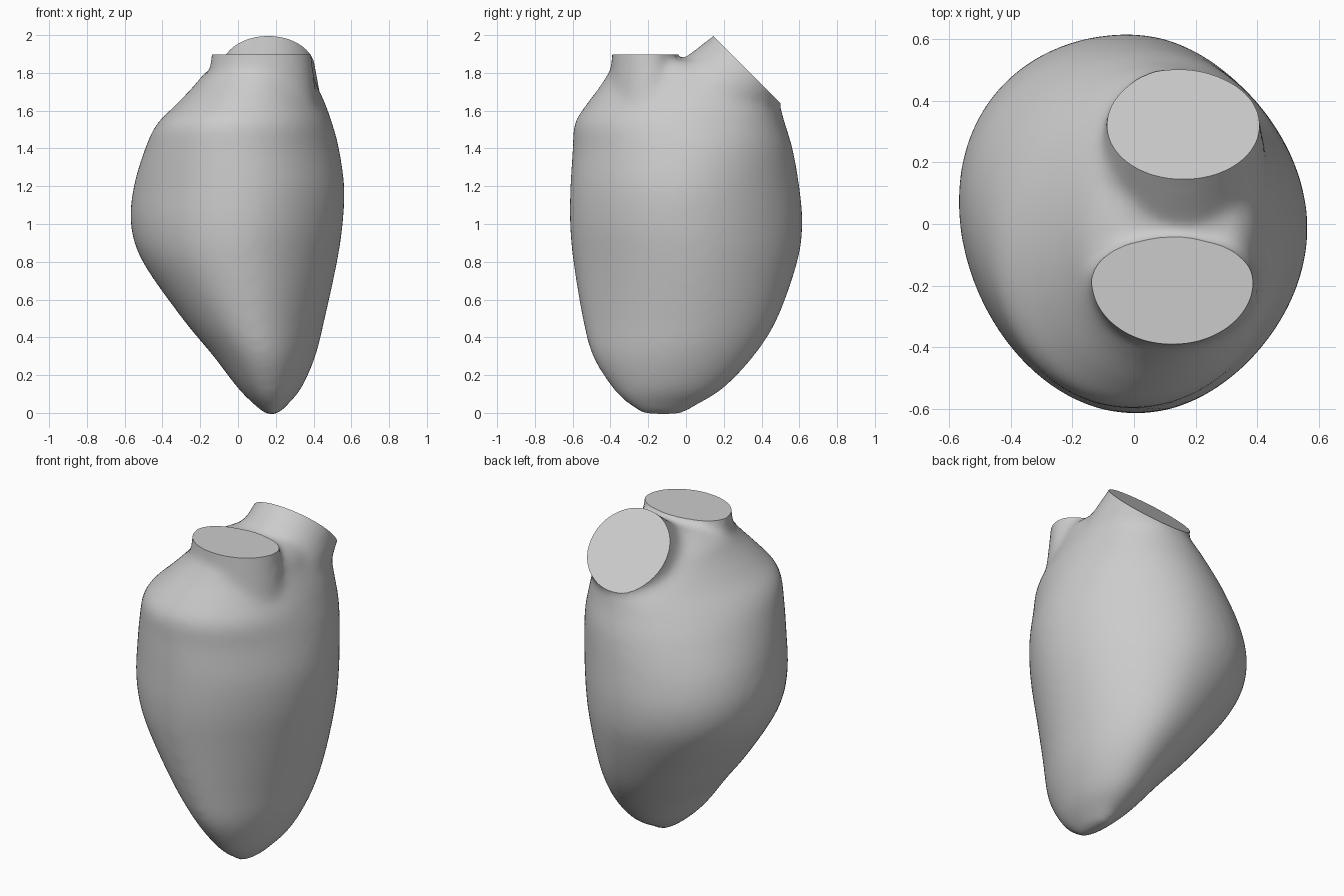
import bpy, bmesh, math
from mathutils import Vector, Matrix

old = bpy.data.objects.get("Cube")
if old:
    bpy.data.objects.remove(old, do_unlink=True)

# One plain grey for the whole model
grey = bpy.data.materials.new("plain grey")
grey.use_nodes = True
colour = (0.6, 0.6, 0.6, 1)
grey.diffuse_color = colour
grey.node_tree.nodes["Principled BSDF"].inputs["Base Color"].default_value = colour

SIDES = 64
STEPS = 6
# height, x min, x max, y min, y max, skew, pinch
LEVELS = [
    (-.012, .155, .205, -.22, -.02, 0, 0), (.04, .09, .26, -.30, .06, .04, 0),
    (.13, 0, .335, -.39, .20, .08, .5), (.3, -.13, .41, -.495, .36, .08, 1),
    (.5, -.295, .46, -.548, .485, .06, 1), (.8, -.505, .525, -.597, .59, .01, 1),
    (1, -.568, .555, -.615, .617, -.02, 1), (1.2, -.552, .563, -.613, .6, -.01, .9),
    (1.4, -.492, .535, -.6, .565, .05, .3), (1.53, -.43, .50, -.592, .525, .08, -.4),
    (1.63, -.33, .465, -.53, .495, .1, -.5), (1.73, -.235, .42, -.455, .42, .08, -.3),
    (1.81, -.165, .385, -.40, .32, .05, 0), (1.865, -.06, .33, -.30, .18, 0, 0),
]


def add_object(name, bm):
    bmesh.ops.recalc_face_normals(bm, faces=bm.faces)
    mesh = bpy.data.meshes.new(name)
    bm.to_mesh(mesh)
    bm.free()
    ob = bpy.data.objects.new(name, mesh)
    bpy.context.collection.objects.link(ob)
    return ob


def smooth_rows(rows):
    """Fill in rows along a curve through the given ones."""
    padded = [rows[0]] + rows + [rows[-1]]
    for a, b, c, d in zip(padded, padded[1:], padded[2:], padded[3:]):
        for k in range(STEPS):
            t = k / STEPS
            yield [q + t / 2 * (r - p + t * (2 * p - 5 * q + 4 * r - s
                                             + t * (3 * (q - r) + s - p)))
                   for p, q, r, s in zip(a, b, c, d)]
    yield rows[-1]


def add_tube(bm, centre, direction, radii, flare, back, out):
    """Flared stub running from behind its rim to beyond it."""
    axis = Vector(direction).normalized()
    turn = Vector((0, 0, 1)).rotation_difference(axis).to_matrix().to_4x4()
    mid = Vector(centre) + axis * (out - back) / 2
    matrix = Matrix.Translation(mid) @ turn @ Matrix.Diagonal((*radii, 1, 1))
    return bmesh.ops.create_cone(
        bm, cap_ends=True, segments=SIDES, radius1=1 + flare * back,
        radius2=1 - flare * out, depth=back + out, matrix=matrix)["verts"]


# Chamber: stacked skewed ovals, pointed on the left and slanted on the right
bm = bmesh.new()
rings = []
for z, x0, x1, y0, y1, skew, pinch in smooth_rows(LEVELS):
    ring = []
    for i in range(SIDES):
        a = math.tau * i / SIDES
        side = math.cos(a)
        shift = -.06 * math.sin(2 * a) if side > 0 else .1 * side
        ring.append(bm.verts.new((
            (x0 + x1) / 2 + (x1 - x0) / 2 * side,
            (y0 + y1) / 2 + (y1 - y0) / 2 * math.sin(a + skew + pinch * shift), z)))
    rings.append(ring)
for low, high in zip(rings, rings[1:]):
    for i in range(SIDES):
        j = (i + 1) % SIDES
        bm.faces.new((low[i], low[j], high[j], high[i]))
bm.faces.new(rings[0])
bm.faces.new(rings[-1])

# Front neck upright with a flatter rear side, back neck leaning backwards
front_y = -.18
for v in add_tube(bm, (.125, front_y, 1.9), (0, 0, 1), (.266, .212), .4, .25, .12):
    if v.co.y > front_y:
        v.co.y = front_y + (v.co.y - front_y) * .6
add_tube(bm, (.16, .32, 1.82), (0, 1, 1), (.25, .25), .5, .4, .12)
body = add_object("chamber", bm)

# Openings: flat cuts across both necks
bm = bmesh.new()
bmesh.ops.create_cube(bm, size=1, matrix=Matrix.Translation((.1, -.52, 2.397)))
front_cutter = add_object("front_cutter", bm)
bm = bmesh.new()
tilt = Matrix.Rotation(-math.pi / 4, 4, "X")
bmesh.ops.create_cube(bm, size=2, matrix=Matrix.Translation((.16, .32, 1.82)) @ tilt
                      @ Matrix.Translation((0, 0, 1)))
back_cutter = add_object("back_cutter", bm)

# Blend the parts into one skin, then cut
blend = body.modifiers.new("blend", "REMESH")
blend.mode = "VOXEL"
blend.voxel_size = .02
soften = body.modifiers.new("soften", "SMOOTH")
soften.factor = .5
soften.iterations = 24
for cutter in (back_cutter, front_cutter):
    cutter.hide_render = True
    cut = body.modifiers.new("cut", "BOOLEAN")
    cut.operation = "DIFFERENCE"
    cut.solver = "EXACT"
    cut.object = cutter

bpy.ops.object.select_all(action="DESELECT")
body.select_set(True)
bpy.context.view_layer.objects.active = body
for mod in list(body.modifiers):
    bpy.ops.object.modifier_apply(modifier=mod.name)
for cutter in (back_cutter, front_cutter):
    bpy.data.objects.remove(cutter, do_unlink=True)

body.data.materials.clear()
body.data.materials.append(grey)
for face in body.data.polygons:
    face.material_index = 0
bpy.ops.object.shade_smooth_by_angle(angle=math.radians(35))
